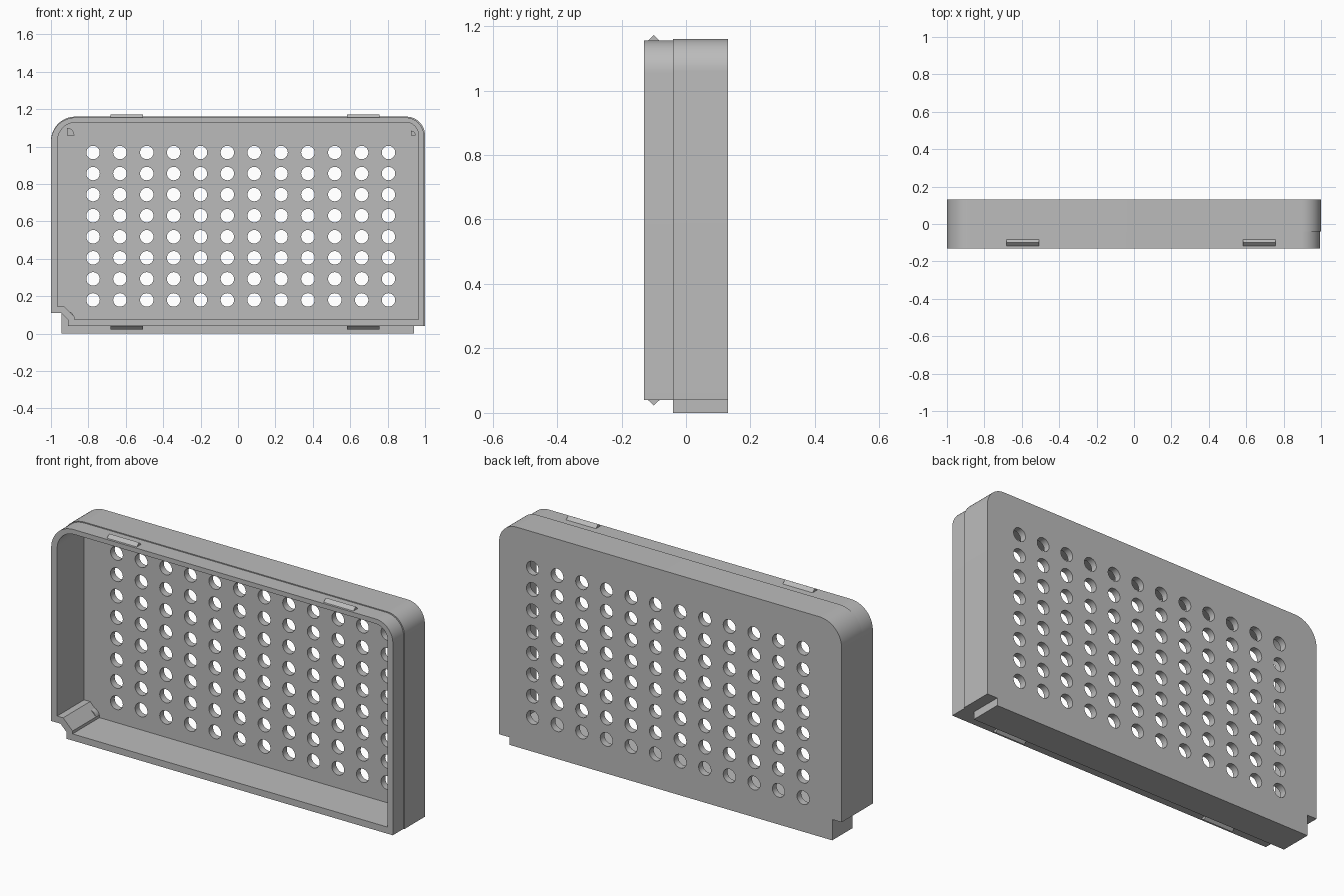
import bpy, bmesh
from math import sin, cos, pi, radians

cube = bpy.data.objects.get("Cube")
if cube:
    bpy.data.objects.remove(cube, do_unlink=True)

grey = bpy.data.materials.new("grey plastic")
grey.use_nodes = True
grey.diffuse_color = (0.5, 0.5, 0.5, 1)
grey.node_tree.nodes["Principled BSDF"].inputs["Base Color"].default_value = grey.diffuse_color

FRONT, SEAM, BACK = -0.13, -0.04, 0.13
WALL = 0.035
FLOOR = BACK - WALL


def arc(cx, cz, r, a0, a1, n=12):
    """Points on an arc, angles in degrees."""
    angles = [radians(a0 + (a1 - a0) * i / n) for i in range(n + 1)]
    return [(cx + r * cos(a), cz + r * sin(a)) for a in angles]


def rounded_top(left, right, top, r_left, r_right):
    """Upper outline running from the right side over to the left side."""
    return (arc(right - r_right, top - r_right, r_right, 0, 90)
            + arc(left + r_left, top - r_left, r_left, 90, 180))


def slab(name, loops, y0, y1):
    """Fill x-z loops (outer first, then holes) and extrude along y."""
    bm = bmesh.new()
    for loop in loops:
        verts = [bm.verts.new((x, y0, z)) for x, z in loop]
        for a, b in zip(verts, verts[1:] + verts[:1]):
            bm.edges.new((a, b))
    bmesh.ops.triangle_fill(bm, edges=bm.edges[:], use_beauty=True, use_dissolve=False,
                            normal=(0, -1, 0))
    ext = bmesh.ops.extrude_face_region(bm, geom=bm.faces[:], use_keep_orig=True)
    moved = [v for v in ext["geom"] if isinstance(v, bmesh.types.BMVert)]
    bmesh.ops.translate(bm, verts=moved, vec=(0, y1 - y0, 0))
    bmesh.ops.recalc_face_normals(bm, faces=bm.faces[:])
    return finish(name, bm)


def finish(name, bm):
    mesh = bpy.data.meshes.new(name)
    bm.to_mesh(mesh)
    bm.free()
    mesh.materials.append(grey)
    obj = bpy.data.objects.new(name, mesh)
    bpy.context.collection.objects.link(obj)
    bpy.ops.object.select_all(action='DESELECT')
    bpy.context.view_layer.objects.active = obj
    obj.select_set(True)
    bpy.ops.object.shade_smooth_by_angle(angle=radians(30))
    return obj


# Outlines: rim at the front, shell with a bottom lip at the back, and the cavity
rim = ([(-1, 0.11), (-0.945, 0.11), (-0.91, 0.075), (-0.91, 0.04), (0.995, 0.04)]
       + rounded_top(-1, 0.995, 1.155, 0.13, 0.1))
shell = ([(-1, 0.11), (-0.945, 0.11), (-0.945, 0), (0.94, 0), (0.94, 0.04), (1, 0.04)]
         + rounded_top(-1, 1, 1.16, 0.13, 0.1))
cavity = ([(-0.965, 0.145), (-0.93, 0.145), (-0.875, 0.09), (-0.875, 0.075), (0.965, 0.075)]
          + rounded_top(-0.965, 0.965, 1.13, 0.1, 0.07))

slab("front_rim", [rim, cavity], FRONT, SEAM)
slab("side_walls", [shell, cavity], SEAM, FLOOR)

# Back plate with a grid of round holes
holes = [arc(-0.775 + 0.1436 * i, 0.18 + 0.1126 * j, 0.036, 0, 345, 23)
         for i in range(12) for j in range(8)]
slab("perforated_back", [shell] + holes, FLOOR, BACK)

# Small corner stubs on the inside of the back plate
for name, x, z, a in (("upper_right", -0.915, 1.06, 0), ("upper_left", 0.925, 1.06, 0),
                      ("lower_right", -0.915, 0.08, 0)):
    stub = [(x, z)] + arc(x, z, 0.04 if x < 0 else 0.025, a, a + 90, 6)
    slab(name + "_corner_stub", [stub], FLOOR - 0.03, FLOOR)


def snap_ridge(name, x, z, height):
    """Triangular ridge along x."""
    bm = bmesh.new()
    ends = []
    for px in (x - 0.087, x + 0.087):
        ends.append([bm.verts.new((px, -0.1 + dy, z + dz))
                     for dy, dz in ((-0.018, 0), (0, height), (0.018, 0))])
        bm.faces.new(ends[-1])
    for i in range(3):
        j = (i + 1) % 3
        bm.faces.new((ends[0][i], ends[0][j], ends[1][j], ends[1][i]))
    bmesh.ops.recalc_face_normals(bm, faces=bm.faces[:])
    finish(name, bm)


# Snap ridges on the top and bottom edges of the rim
for side, x in (("right", -0.595), ("left", 0.67)):
    snap_ridge("top_snap_ridge_" + side, x, 1.155, 0.017)
    snap_ridge("bottom_snap_ridge_" + side, x, 0.04, -0.017)
